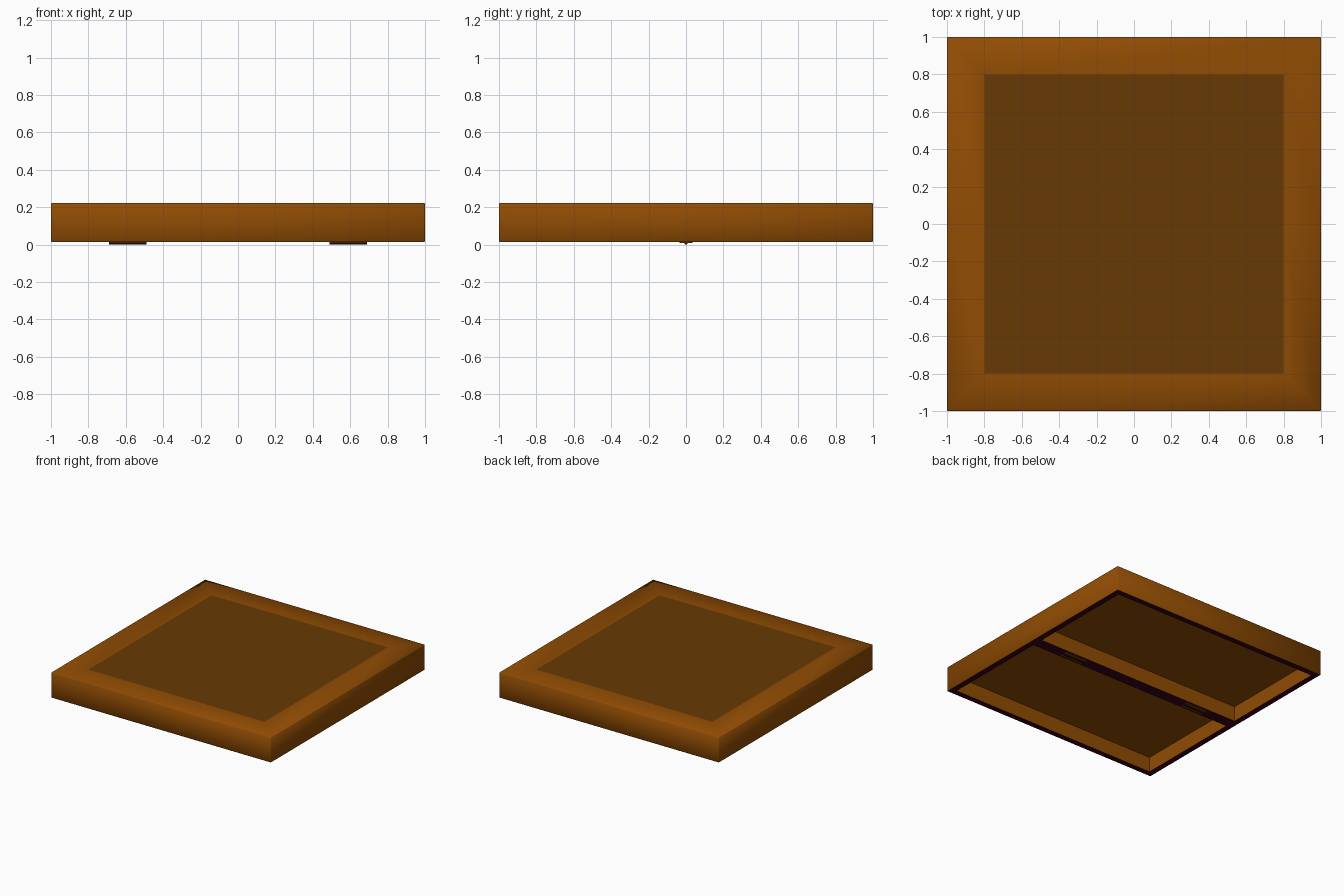
import bpy, bmesh, math
from mathutils import Matrix

if "Cube" in bpy.data.objects:
    bpy.data.objects.remove(bpy.data.objects["Cube"])


def material(name, rgb):
    m = bpy.data.materials.new(name)
    m.diffuse_color = (*rgb, 1)
    m.use_nodes = True
    m.node_tree.nodes["Principled BSDF"].inputs["Base Color"].default_value = m.diffuse_color
    return m


WOOD = material("warm wood", (0.28, 0.072, 0.001))
PANEL = material("dark wood panel", (0.135, 0.042, 0.001))
RIM = material("dark plum rim", (0.036, 0.001, 0.009))


def finish(bm, name, mats):
    bm.normal_update()
    me = bpy.data.meshes.new(name)
    bm.to_mesh(me)
    bm.free()
    for m in mats:
        me.materials.append(m)
    ob = bpy.data.objects.new(name, me)
    bpy.context.collection.objects.link(ob)
    return ob


# Folding case: flat box with softened edges
Z0, Z1 = 0.014, 0.222
bm = bmesh.new()
bmesh.ops.create_cube(bm, size=1, matrix=Matrix.Translation((0, 0, (Z0 + Z1) / 2))
                      @ Matrix.Diagonal((2, 2, Z1 - Z0, 1)))
bmesh.ops.bevel(bm, geom=bm.edges[:], offset=0.004, segments=1, affect='EDGES')
for f in bm.faces:
    f.smooth = True

# Painted panel on the top
bm.normal_update()
top = [f for f in bm.faces if f.normal.z > 0.99]
bmesh.ops.inset_region(bm, faces=top, thickness=0.196, use_even_offset=True)
for f in top:
    f.material_index = 1
    f.smooth = False

# Split into two halves, then sink a wood-lined tray into each half
bmesh.ops.bisect_plane(bm, geom=bm.verts[:] + bm.edges[:] + bm.faces[:],
                       plane_co=(0, 0, 0), plane_no=(0, 1, 0))
bm.normal_update()
floors = [f for f in bm.faces if f.normal.z < -0.99]
rims = bmesh.ops.inset_individual(bm, faces=floors, thickness=0.048, use_even_offset=True)
for f in rims["faces"]:
    f.material_index = 2
    f.smooth = False
walls = bmesh.ops.inset_individual(bm, faces=floors, thickness=0, depth=-0.124)
for f in walls["faces"] + floors:
    f.material_index = 0
    f.smooth = False
finish(bm, "folding_case", [WOOD, PANEL, RIM])


# Hinges: two brown leaves with a row of plum knuckles on the divider
def hinge(name, cx):
    bm = bmesh.new()
    for s in (-1, 1):
        bmesh.ops.create_cube(bm, size=1, matrix=Matrix.Translation((cx, s * 0.019, 0.011))
                              @ Matrix.Diagonal((0.2, 0.034, 0.006, 1)))
    leaves = set(bm.faces)
    for i in range(5):
        x = cx + (i - 2) * 0.04
        bmesh.ops.create_cone(bm, cap_ends=True, segments=10, radius1=0.008, radius2=0.008,
                              depth=0.04, matrix=Matrix.Translation((x, 0, 0.008))
                              @ Matrix.Rotation(math.pi / 2, 4, 'Y'))
    for f in bm.faces:
        f.material_index = 1 if f in leaves else 0
    finish(bm, name, [RIM, PANEL])


hinge("left_hinge", -0.59)
hinge("right_hinge", 0.59)
